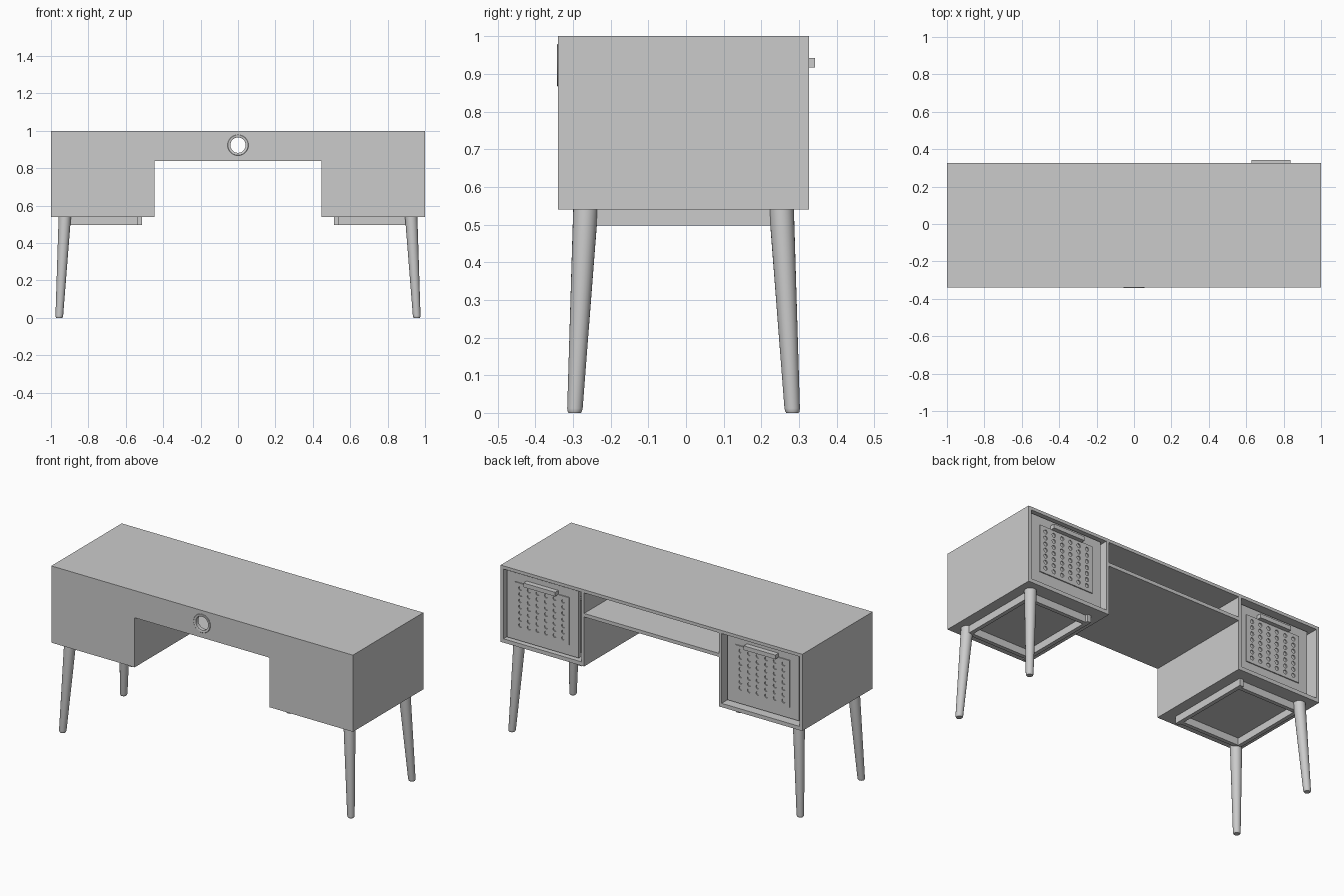
import bpy, bmesh, math
from mathutils import Vector, Matrix

if "Cube" in bpy.data.objects:
    bpy.data.objects.remove(bpy.data.objects["Cube"])

F, B = -0.34, 0.327          # front and back planes of the carcass
YC = (F + B) / 2


def finish(name, bm, smooth=False):
    bmesh.ops.recalc_face_normals(bm, faces=bm.faces)
    me = bpy.data.meshes.new(name)
    bm.to_mesh(me)
    bm.free()
    ob = bpy.data.objects.new(name, me)
    bpy.context.collection.objects.link(ob)
    if smooth:
        bpy.ops.object.select_all(action='DESELECT')
        ob.select_set(True)
        bpy.context.view_layer.objects.active = ob
        bpy.ops.object.shade_smooth_by_angle(angle=math.radians(35))
    return ob


def add_box(bm, x, y, z):
    m = Matrix.Translation(((x[0]+x[1])/2, (y[0]+y[1])/2, (z[0]+z[1])/2))
    m = m @ Matrix.Diagonal((abs(x[1]-x[0]), y[1]-y[0], z[1]-z[0], 1))
    bmesh.ops.create_cube(bm, size=1, matrix=m)


def box(name, x, y, z):
    bm = bmesh.new()
    add_box(bm, x, y, z)
    return finish(name, bm)


def loft(name, rings, seg=24, axis='z', closed=False):
    """Skin circles given as (centre, radius); caps the ends unless closed into a loop."""
    bm = bmesh.new()
    loops = []
    for c, r in rings:
        ring = []
        for i in range(seg):
            a = 2 * math.pi * i / seg
            u, v = r * math.cos(a), r * math.sin(a)
            ring.append(bm.verts.new(Vector(c) + Vector((u, v, 0) if axis == 'z' else (u, 0, v))))
        loops.append(ring)
    pairs = list(zip(loops, loops[1:])) + ([(loops[-1], loops[0])] if closed else [])
    for p, q in pairs:
        for i in range(seg):
            j = (i + 1) % seg
            bm.faces.new((p[i], p[j], q[j], q[i]))
    if not closed:
        bm.faces.new(loops[0])
        bm.faces.new(loops[-1])
    return finish(name, bm, True)


def drill(ob, holes, r, y, depth, seg):
    """Cut round holes along y at the (x, z) positions."""
    bm = bmesh.new()
    for x, z in holes:
        m = Matrix.Translation((x, y, z)) @ Matrix.Rotation(math.pi/2, 4, 'X')
        bmesh.ops.create_cone(bm, cap_ends=True, segments=seg, radius1=r, radius2=r,
                              depth=depth, matrix=m)
    cutter = finish("hole_cutter", bm)
    cutter.hide_render = True
    mod = ob.modifiers.new("holes", 'BOOLEAN')
    mod.operation, mod.solver, mod.object = 'DIFFERENCE', 'EXACT', cutter
    bpy.context.view_layer.objects.active = ob
    bpy.ops.object.modifier_apply(modifier=mod.name)
    bpy.data.objects.remove(cutter)


# Desktop
box("desktop", (-1, 1), (F, B), (0.981, 1.0))

# Centre apron with cable hole and collar, and the full-depth centre shelf
apron = box("centre_apron", (-0.465, 0.465), (F, F + 0.02), (0.837, 0.981))
drill(apron, [(0, 0.923)], 0.046, F, 0.1, 32)
loft("cable_collar", [((0, y, 0.923), r) for y, r in
     ((F + 0.022, 0.046), (F - 0.001, 0.056), (F - 0.003, 0.054), (F - 0.003, 0.044),
      (F - 0.001, 0.041), (F + 0.022, 0.041))], 32, 'y', True)
box("centre_shelf", (-0.447, 0.447), (F + 0.02, B), (0.837, 0.858))

for s, side in ((-1, "left"), (1, "right")):
    # Cabinet shell, open at the back
    box(side + "_cabinet_floor", (s*0.447, s*1.0), (F, B), (0.54, 0.563))
    box(side + "_cabinet_front", (s*0.465, s*0.982), (F, F + 0.02), (0.563, 0.981))
    box(side + "_outer_side", (s*0.982, s*1.0), (F, B), (0.563, 0.981))
    # the inner side is notched around the apron by starting behind it
    bm = bmesh.new()
    add_box(bm, (s*0.447, s*0.465), (F + 0.02, B), (0.563, 0.981))
    add_box(bm, (s*0.447, s*0.465), (F, F + 0.02), (0.563, 0.837))
    finish(side + "_inner_side", bm)

    # Support frame under the cabinet
    bm = bmesh.new()
    for x in (0.513, 0.913):
        add_box(bm, (s*x, s*(x + 0.024)), (YC - 0.265, YC + 0.265), (0.497, 0.54))
    for y in (-0.25, 0.226):
        add_box(bm, (s*0.537, s*0.913), (YC + y, YC + y + 0.024), (0.497, 0.54))
    finish(side + "_support_frame", bm)

    # Splayed tapered legs
    for t, end in ((-1, "front"), (1, "back")):
        top = Vector((s*0.926, YC + t*0.26, 0.54))
        foot = Vector((s*0.956, YC + t*0.289, 0))
        rings = [(foot.lerp(top, z / 0.54), r) for z, r in
                 ((0, 0.0165), (0.004, 0.019), (0.012, 0.0205), (0.54, 0.033))]
        loft(f"{side}_{end}_leg", rings)

    # Drawer: facing, tray, perforated plate and pull (left one sits deeper)
    cx = 0.733 if s > 0 else -0.71
    y = 0.312 if s > 0 else 0.287
    box(side + "_drawer_front", (cx - 0.24, cx + 0.235), (y - 0.018, y), (0.572, 0.972))
    bm = bmesh.new()
    y0 = F + 0.03
    add_box(bm, (cx - 0.225, cx + 0.225), (y0, y - 0.018), (0.585, 0.597))
    for a in (-0.225, 0.213):
        add_box(bm, (cx + a, cx + a + 0.012), (y0, y - 0.018), (0.597, 0.9))
    add_box(bm, (cx - 0.213, cx + 0.213), (y0, y0 + 0.012), (0.597, 0.9))
    finish(side + "_drawer_tray", bm)
    plate = box(side + "_perforated_plate", (cx - 0.18, cx + 0.18), (y, y + 0.006), (0.636, 0.92))
    holes = [(cx + (i - 2.5)*0.057, 0.668 + j*0.037) for i in range(6) for j in range(7)]
    drill(plate, holes, 0.012, y + 0.004, 0.02, 16)
    box(side + "_drawer_pull", (cx - 0.105, cx + 0.105), (y, y + 0.031), (0.917, 0.942))
